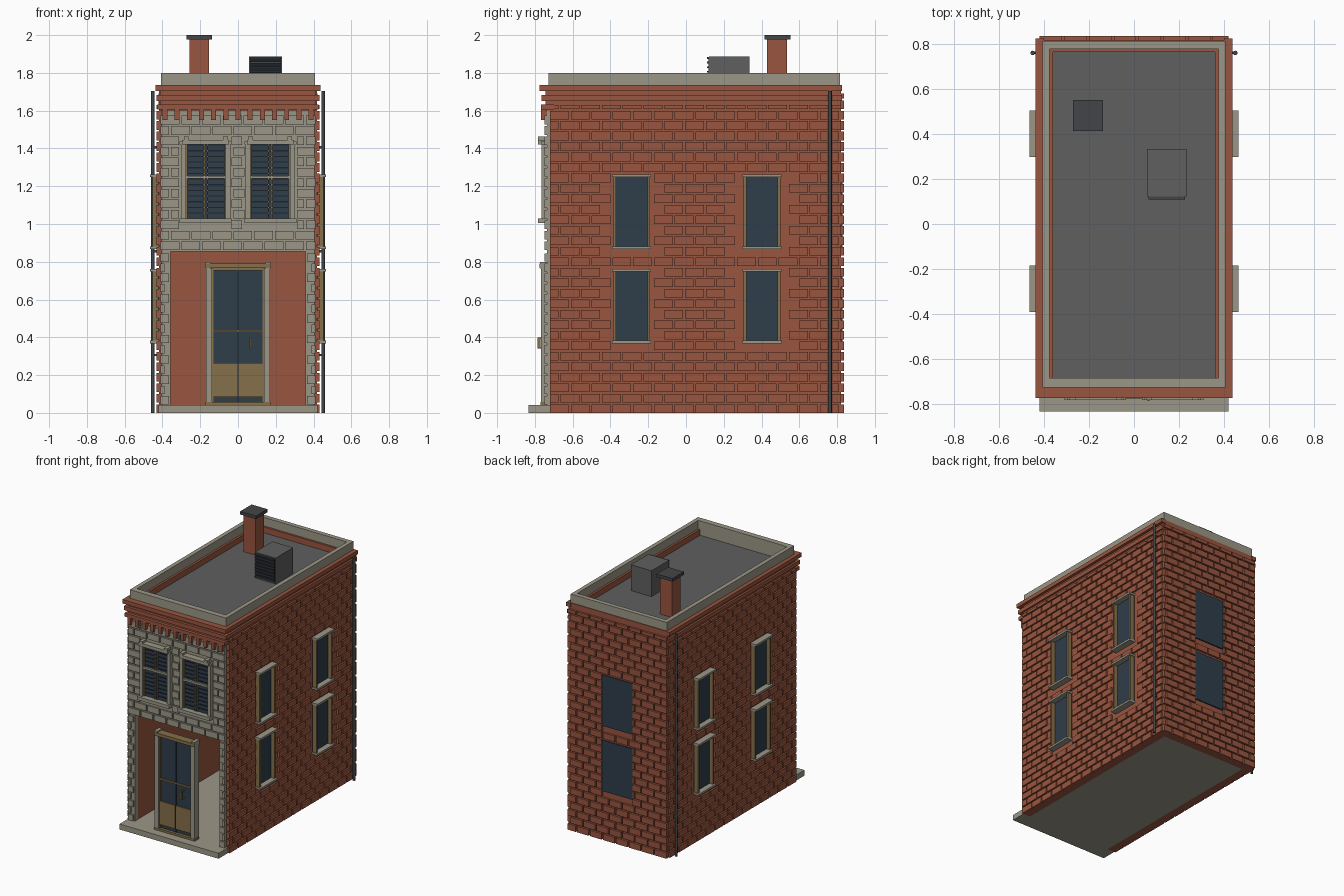
import bpy
import bmesh
import math

if "Cube" in bpy.data.objects:
    bpy.data.objects.remove(bpy.data.objects["Cube"])

COLOURS = {
    "brick red": (0.32, 0.092, 0.050),
    "pale stone": (0.33, 0.31, 0.245),
    "roof grey": (0.115, 0.115, 0.115),
    "dark metal": (0.055, 0.06, 0.065),
    "window glass": (0.028, 0.047, 0.067),
    "tan wood": (0.235, 0.16, 0.068),
    "blind slat": (0.012, 0.016, 0.022),
}
MATS = {}
for key, rgb in COLOURS.items():
    MATS[key] = bpy.data.materials.new(key)
    MATS[key].diffuse_color = (*rgb, 1)


def boxes(name, mat, items):
    """One object made of boxes, each given as (x0, x1, y0, y1, z0, z1)."""
    bm = bmesh.new()
    for x0, x1, y0, y1, z0, z1 in items:
        vs = bmesh.ops.create_cube(bm, size=1)["verts"]
        for v in vs:
            v.co.x = (x0 + x1) / 2 + v.co.x * (x1 - x0)
            v.co.y = (y0 + y1) / 2 + v.co.y * (y1 - y0)
            v.co.z = (z0 + z1) / 2 + v.co.z * (z1 - z0)
    me = bpy.data.meshes.new(name)
    bm.to_mesh(me)
    bm.free()
    me.materials.append(MATS[mat])
    ob = bpy.data.objects.new(name, me)
    bpy.context.collection.objects.link(ob)
    return ob


def both(items):
    """The boxes plus their mirror images across x = 0."""
    return items + [(-b[1], -b[0], *b[2:]) for b in items]


def courses(a0, a1, z0, z1, holes, length=0.11, pitch=0.0555, gap=0.01, clip=False):
    """Running-bond rectangles (a0, a1, z0, z1) that leave the holes free."""
    out, row, z = [], 0, z0
    while z < z1 - 0.02:
        top = min(z + pitch - gap, z1)
        a = a0 - (length / 2 if row % 2 else 0)
        while a < a1 - 0.015:
            s, e = max(a, a0), min(a + length - gap, a1)
            pieces = [(s, e)]
            for h0, h1, hz0, hz1 in holes:
                if hz0 < top and hz1 > z:
                    nxt = []
                    for p, q in pieces:
                        if q <= h0 or p >= h1:
                            nxt.append((p, q))
                        elif clip:
                            nxt += [(p, h0), (h1, q)]
                    pieces = nxt
            out += [(p, q, z, top) for p, q in pieces if q - p > 0.012]
            a += length
        z += pitch
        row += 1
    return out


# Shell: hollow brick walls, floor and roof
boxes("side_walls", "brick red", both([(0.36, 0.417, -0.72, 0.82, 0.0, 1.735)]))
boxes("back_wall", "brick red", [(-0.36, 0.36, 0.765, 0.82, 0.0, 1.735)])
boxes("floor_slab", "pale stone", [(-0.42, 0.42, -0.835, -0.72, 0.0, 0.042),
                                   (-0.36, 0.36, -0.72, 0.765, 0.0, 0.042)])
boxes("roof_deck", "roof grey", [(-0.38, 0.38, -0.69, 0.785, 1.65, 1.69)])
boxes("parapet", "pale stone",
      both([(0.376, 0.408, -0.728, 0.815, 1.69, 1.80)])
      + [(-0.376, 0.376, -0.728, -0.685, 1.66, 1.80), (-0.376, 0.376, 0.78, 0.815, 1.66, 1.80)])

# Raised bricks on the sides and back
LEVELS = [(0.37, 0.76), (0.87, 1.26)]
BAYS = [(-0.385, -0.19), (0.305, 0.50)]
side_holes = [(y0, y1, z0, z1) for y0, y1 in BAYS for z0, z1 in LEVELS]
boxes("side_bricks", "brick red",
      both([(0.41, 0.431, a, b, z, t) for a, b, z, t in courses(-0.72, 0.82, 0, 1.63, side_holes)]))
back_holes = [(-0.13, 0.13, z0, z1) for z0, z1 in LEVELS]
boxes("back_bricks", "brick red",
      [(a, b, 0.815, 0.836, z, t)
       for a, b, z, t in courses(-0.42, 0.42, 0, 1.69, back_holes, clip=True)])

# Back and side windows
boxes("back_window_glass", "window glass",
      [(a, b, 0.815, 0.829, z, t) for a, b, z, t in back_holes])
boxes("side_window_glass", "window glass",
      both([(0.412, 0.423, a, b, z, t) for a, b, z, t in side_holes]))
jambs, ledges = [], []
for a, b, z, t in side_holes:
    jambs += [(0.412, 0.452, a, a + 0.015, z, t), (0.412, 0.452, b - 0.015, b, z, t)]
    ledges += [(0.412, 0.466, a - 0.006, b + 0.006, z - 0.003, z + 0.012),
               (0.412, 0.466, a - 0.006, b + 0.006, t - 0.012, t + 0.003)]
boxes("side_window_jambs", "tan wood", both(jambs))
boxes("side_window_ledges", "pale stone", both(ledges))

# Stone front with a wide ground-floor opening
boxes("front_upper_wall", "pale stone", [(-0.405, 0.405, -0.735, -0.69, 0.855, 1.66)])
boxes("front_piers", "pale stone", both([(0.357, 0.405, -0.735, -0.70, 0.04, 0.855)]))
front_holes = [(-0.312, -0.035, 1.0, 1.46), (0.035, 0.312, 1.0, 1.46)]
boxes("front_blocks", "pale stone",
      [(a, b, -0.748, -0.73, z, t)
       for a, b, z, t in courses(-0.41, 0.41, 0.862, 1.60, front_holes, clip=True)])
boxes("pier_blocks", "pale stone",
      both([(0.366 + 0.024 * (i % 2), 0.41, -0.748, -0.73, 0.045 + i * 0.054, 0.089 + i * 0.054)
            for i in range(15)]))

# Upper front windows: glass, slats, wood sash and stone surround
x0, x1, zb, zt = 0.065, 0.275, 1.03, 1.42
xm = 0.17
boxes("front_window_glass", "window glass", both([(x0, x1, -0.742, -0.73, zb, zt)]))
boxes("front_window_slats", "blind slat",
      both([(x0 + 0.01, x1 - 0.01, -0.746, -0.741, z, z + 0.006)
            for z in [zb + 0.025 + 0.03 * i for i in range(13)]]))
boxes("front_window_sash", "tan wood",
      both([(x, x + 0.007, -0.752, -0.735, zb, zt)
            for x in (x0, x1 - 0.007, xm - 0.012, xm + 0.005)]))
boxes("front_window_surround", "pale stone",
      both([(x0 - 0.024, x0, -0.765, -0.73, zb, zt), (x1, x1 + 0.026, -0.765, -0.73, zb, zt),
            (x0, x1, -0.757, -0.735, 1.24, 1.255),
            (x0 - 0.03, x1 + 0.034, -0.768, -0.73, zt, 1.438),
            (x0 - 0.018, x1 + 0.022, -0.784, -0.73, 1.422, 1.446),
            (x0 - 0.012, x0 + 0.014, -0.784, -0.73, 1.438, 1.462),
            (x1 - 0.014, x1 + 0.012, -0.784, -0.73, 1.438, 1.462),
            (x0 - 0.03, x1 + 0.034, -0.784, -0.73, 1.005, zb)]))

# Brick cornice wrapping front and sides, with brackets on the front
bands = []
for z0, z1, yf, xo in [(1.705, 1.735, -0.775, 0.438), (1.652, 1.682, -0.765, 0.432),
                       (1.605, 1.632, -0.768, 0.425)]:
    bands.append((-xo, xo, yf, -0.70, z0, z1))
    if z0 > 1.64:
        bands += both([(0.40, xo, -0.70, 0.825, z0, z1)])
bands.append((-0.41, 0.41, -0.745, -0.69, 1.60, 1.735))
boxes("cornice_bands", "brick red", bands)
boxes("cornice_brackets", "brick red",
      [(-0.40 + i * 0.0645, -0.374 + i * 0.0645, -0.768, -0.73, 1.55, 1.61) for i in range(13)])

# Double entrance door in a stone and wood frame
boxes("door_posts", "pale stone", both([(0.137, 0.17, -0.768, -0.715, 0.042, 0.765),
                                        (0.145, 0.172, -0.774, -0.71, 0.765, 0.80)]))
boxes("door_frame", "tan wood",
      [(-0.17, 0.17, -0.776, -0.715, 0.766, 0.79), (-0.172, 0.172, -0.77, -0.715, 0.042, 0.058)])
boxes("door_glass", "window glass", [(-0.137, 0.137, -0.748, -0.735, 0.058, 0.766)])
boxes("door_panels", "tan wood", both([(0.003, 0.133, -0.757, -0.73, 0.085, 0.265)]))
boxes("door_rails", "tan wood",
      [(-0.137, 0.137, -0.757, -0.73, 0.428, 0.44), (-0.137, 0.137, -0.757, -0.73, 0.755, 0.766)])
boxes("door_stiles", "tan wood", both([(0.131, 0.137, -0.755, -0.73, 0.058, 0.76)]))
boxes("door_seam", "blind slat", [(-0.003, 0.003, -0.755, -0.73, 0.058, 0.755)])
boxes("door_handle", "tan wood", [(0.061, 0.07, -0.787, -0.77, 0.34, 0.40),
                                  (0.061, 0.07, -0.772, -0.745, 0.34, 0.348),
                                  (0.061, 0.07, -0.772, -0.745, 0.392, 0.40)])

# Chimney
boxes("chimney", "brick red", [(-0.256, -0.153, 0.43, 0.535, 1.68, 1.978)])
boxes("chimney_cap", "dark metal", [(-0.272, -0.138, 0.415, 0.553, 1.976, 2.0)])

# Rooftop cooling unit with a louvred front
boxes("cooling_unit", "roof grey", [(0.058, 0.233, 0.122, 0.335, 1.68, 1.888)])
boxes("cooling_unit_grille", "blind slat", [(0.064, 0.227, 0.118, 0.125, 1.70, 1.88)])
boxes("cooling_unit_louvres", "dark metal",
      [(0.064, 0.227, 0.11, 0.122, z, z + 0.01) for z in [1.705 + 0.024 * i for i in range(8)]])

# Downpipes near the rear corners
for side, label in ((-1, "left"), (1, "right")):
    bpy.ops.mesh.primitive_cylinder_add(vertices=10, radius=0.010, depth=1.705,
                                        location=(side * 0.451, 0.762, 0.8525))
    pipe = bpy.context.object
    pipe.name = label + "_downpipe"
    pipe.data.materials.append(MATS["dark metal"])
    bpy.ops.object.shade_smooth_by_angle(angle=math.radians(40))
boxes("downpipe_brackets", "dark metal",
      both([(0.415, 0.452, 0.756, 0.768, z, z + 0.012) for z in (0.3, 0.85, 1.4)]))

for m in bpy.data.materials:
    if m.users and not m.is_grease_pencil:
        m.use_nodes = True
        m.node_tree.nodes["Principled BSDF"].inputs["Base Color"].default_value = m.diffuse_color
